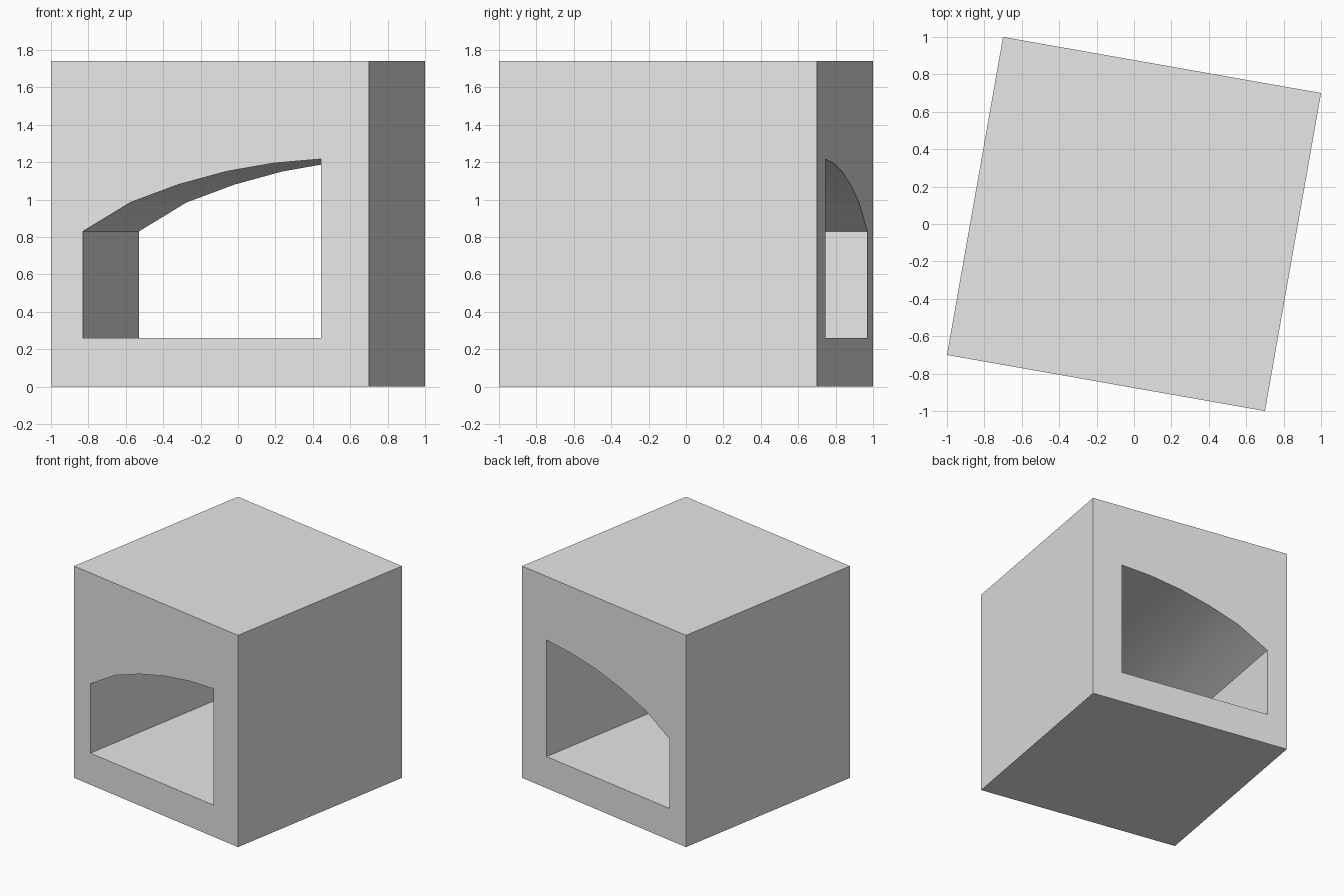
import bpy, bmesh, math

old = bpy.data.objects.get("Cube")
if old:
    bpy.data.objects.remove(old, do_unlink=True)

SIDE, HEIGHT, TURN = 1.7265, 1.74, math.radians(-10)

# Single plain colour
grey = bpy.data.materials.new("light_grey")
grey.use_nodes = True
colour = (0.8, 0.8, 0.8, 1)
grey.diffuse_color = colour
grey.node_tree.nodes["Principled BSDF"].inputs["Base Color"].default_value = colour


def prism(name, profile, depth):
    """Extrude an x-z profile along y, centred on y = 0, then turn it about z."""
    bm = bmesh.new()
    face = bm.faces.new([bm.verts.new((x, -depth / 2, z)) for x, z in profile])
    extruded = bmesh.ops.extrude_face_region(bm, geom=[face])["geom"]
    moved = [v for v in extruded if isinstance(v, bmesh.types.BMVert)]
    bmesh.ops.translate(bm, verts=moved, vec=(0, depth, 0))
    bmesh.ops.recalc_face_normals(bm, faces=bm.faces)
    mesh = bpy.data.meshes.new(name)
    bm.to_mesh(mesh)
    bm.free()
    mesh.materials.append(grey)
    obj = bpy.data.objects.new(name, mesh)
    obj.rotation_euler.z = TURN
    bpy.context.collection.objects.link(obj)
    return obj


# Block
h = SIDE / 2
block = prism("block", [(-h, 0), (h, 0), (h, HEIGHT), (-h, HEIGHT)], SIDE)

# Half-arch tunnel running front to back
left, right, floor = -0.69, 0.604, 0.26
arch_heights = [0.83, 0.985, 1.08, 1.15, 1.195, 1.217]
step = (right - left) / (len(arch_heights) - 1)
arch = [(left + i * step, z) for i, z in enumerate(arch_heights)]
tunnel = prism("tunnel_cutter", [(left, floor)] + arch + [(right, floor)], SIDE * 1.5)
tunnel.hide_render = True

cut = block.modifiers.new("tunnel", 'BOOLEAN')
cut.operation = 'DIFFERENCE'
cut.solver = 'EXACT'
cut.object = tunnel

# Apply the cut, then smooth only the curved ceiling
bpy.ops.object.select_all(action='DESELECT')
block.select_set(True)
bpy.context.view_layer.objects.active = block
bpy.ops.object.modifier_apply(modifier=cut.name)
bpy.data.objects.remove(tunnel, do_unlink=True)
bpy.ops.object.shade_smooth_by_angle(angle=math.radians(30))
